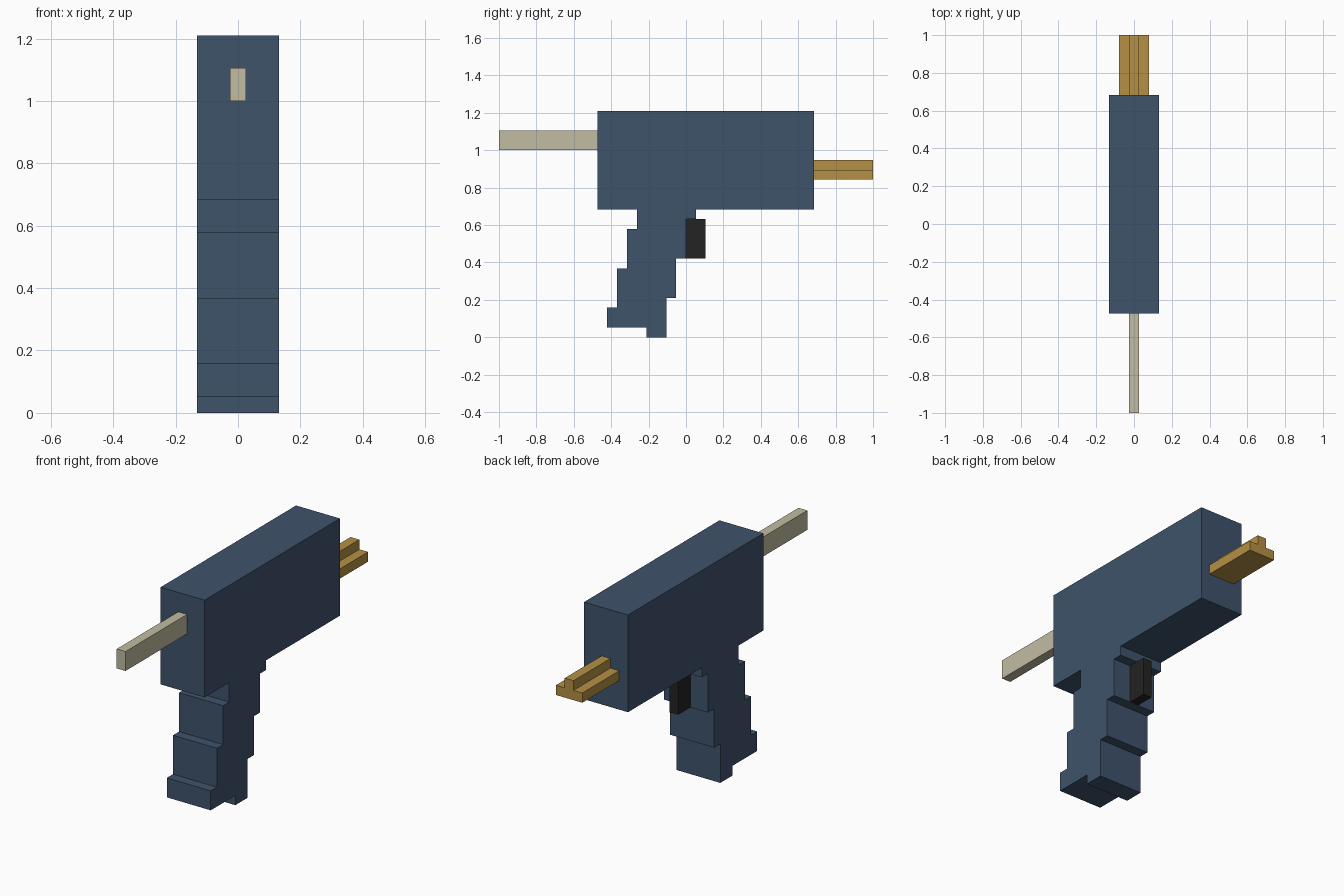
import bpy
import bmesh

U = 1 / 19  # one block of the grid the parts snap to

cube = bpy.data.objects.get("Cube")
if cube:
    bpy.data.objects.remove(cube, do_unlink=True)


def material(name, rgb):
    """Flat material from 0-255 display values, stored as linear."""
    lin = [((c / 255 + 0.055) / 1.055) ** 2.4 for c in rgb]
    mat = bpy.data.materials.new(name)
    mat.use_nodes = True
    mat.diffuse_color = (*lin, 1)
    bsdf = next(n for n in mat.node_tree.nodes if n.type == 'BSDF_PRINCIPLED')
    bsdf.inputs["Base Color"].default_value = (*lin, 1)
    return mat


def extrude_profile(name, points, plane, start, end, mat):
    """Extrude a closed profile, given in blocks, along the axis normal to plane."""
    def place(a, b, depth):
        co = (depth, a, b) if plane == "yz" else (a, depth, b)
        return [c * U for c in co]

    bm = bmesh.new()
    face = bm.faces.new([bm.verts.new(place(a, b, start)) for a, b in points])
    result = bmesh.ops.extrude_face_region(bm, geom=[face])
    verts = [g for g in result["geom"] if isinstance(g, bmesh.types.BMVert)]
    shift = place(0, 0, end - start)
    bmesh.ops.translate(bm, verts=verts, vec=shift)
    bmesh.ops.recalc_face_normals(bm, faces=bm.faces)
    mesh = bpy.data.meshes.new(name)
    bm.to_mesh(mesh)
    bm.free()
    mesh.materials.append(mat)
    obj = bpy.data.objects.new(name, mesh)
    bpy.context.collection.objects.link(obj)
    return obj


def rect(a0, a1, b0, b1):
    return [(a0, b0), (a1, b0), (a1, b1), (a0, b1)]


blue = material("slate blue", (62, 83, 107))
beige = material("pale beige", (193, 188, 162))
gold = material("brass gold", (181, 144, 68))
black = material("charcoal black", (35, 35, 35))

# Main housing
extrude_profile("housing", rect(-9, 13, 13, 23), "yz", -2.5, 2.5, blue)

# Stepped, slanting grip
grip = [(-4, 0), (-2, 0), (-2, 4), (-1, 4), (-1, 8), (0, 8), (0, 12),
        (1, 12), (1, 13), (-5, 13), (-5, 11), (-6, 11), (-6, 7),
        (-7, 7), (-7, 3), (-8, 3), (-8, 1), (-4, 1)]
extrude_profile("grip", grip, "yz", -2.5, 2.5, blue)

# Trigger behind the grip
extrude_profile("trigger", rect(0, 2, 8, 12), "yz", -0.5, 0.5, black)

# Thin bar at the front
extrude_profile("front_bar", rect(-19, -9, 19, 21), "yz", -0.5, 0.5, beige)

# Ridged barrel at the back
ridge = [(-1.5, 16), (1.5, 16), (1.5, 17), (0.5, 17),
         (0.5, 18), (-0.5, 18), (-0.5, 17), (-1.5, 17)]
extrude_profile("ridged_barrel", ridge, "xz", 13, 19, gold)
